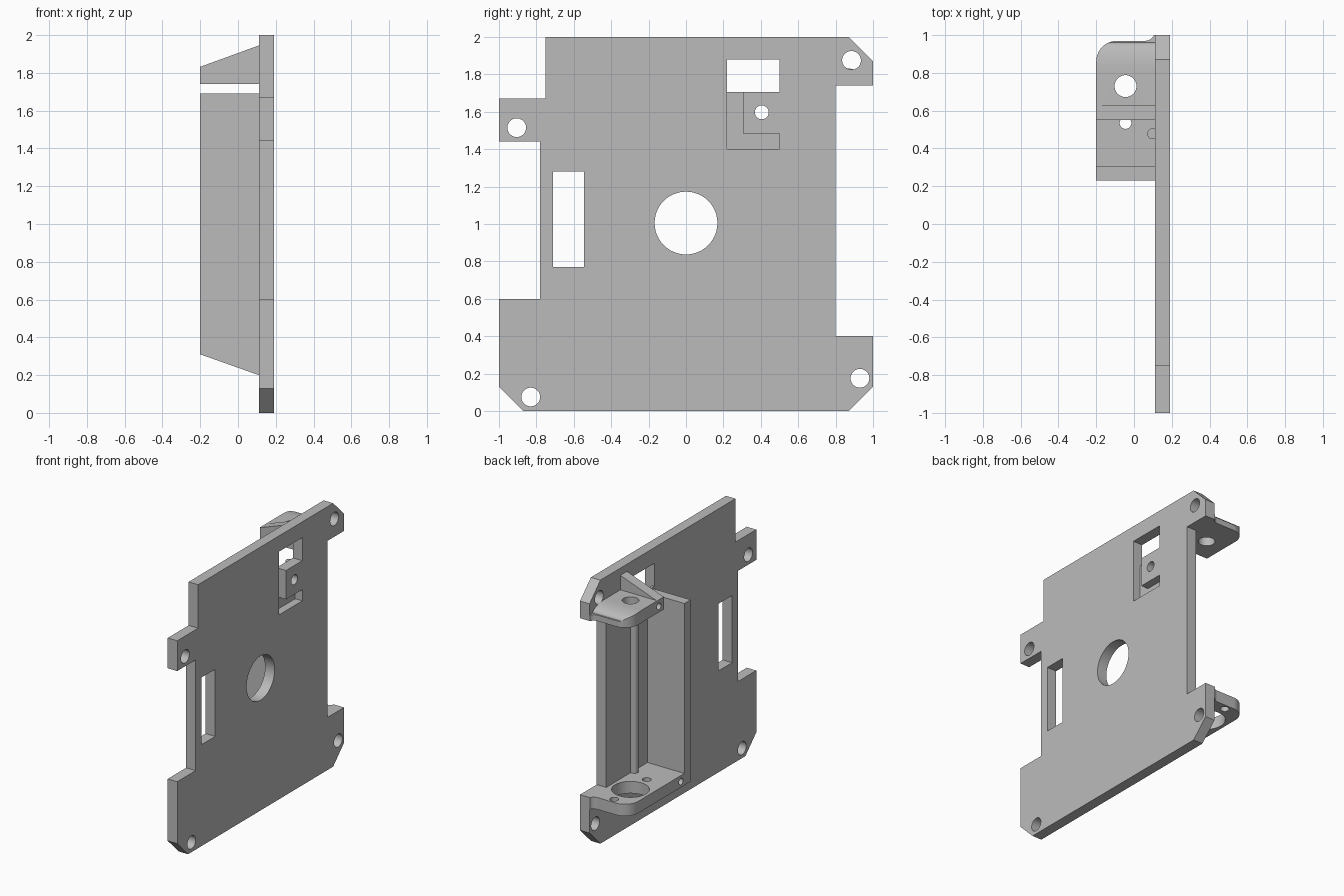
import bpy, bmesh, math
from mathutils import Vector

cube = bpy.data.objects.get("Cube")
if cube:
    bpy.data.objects.remove(cube, do_unlink=True)

grey = bpy.data.materials.new("plain_grey")
grey.use_nodes = True
grey.diffuse_color = (0.5, 0.5, 0.5, 1)
grey.node_tree.nodes["Principled BSDF"].inputs["Base Color"].default_value = (0.5, 0.5, 0.5, 1)

# How a 2D profile point plus a depth becomes a 3D point, per extrusion axis
PLACE = {"x": lambda u, v, d: (d, u, v),
         "y": lambda u, v, d: (u, d, v),
         "z": lambda u, v, d: (u, v, d)}


def prism(name, axis, profile, low, high):
    """Extrude a flat profile along one axis."""
    bm = bmesh.new()
    place = PLACE[axis]
    face = bm.faces.new([bm.verts.new(place(u, v, low)) for u, v in profile])
    grown = bmesh.ops.extrude_face_region(bm, geom=[face])
    shift = Vector(place(0, 0, high - low))
    moved = [g for g in grown["geom"] if isinstance(g, bmesh.types.BMVert)]
    bmesh.ops.translate(bm, verts=moved, vec=shift)
    bmesh.ops.recalc_face_normals(bm, faces=bm.faces)
    mesh = bpy.data.meshes.new(name)
    bm.to_mesh(mesh)
    bm.free()
    mesh.materials.append(grey)
    obj = bpy.data.objects.new(name, mesh)
    bpy.context.collection.objects.link(obj)
    return obj


def arc(cu, cv, ru, rv, start, end, steps=12):
    angles = [math.radians(start + (end - start) * i / steps) for i in range(steps + 1)]
    return [(cu + ru * math.cos(a), cv + rv * math.sin(a)) for a in angles]


def circle(u, v, r):
    return arc(u, v, r, r, 0, 352.5, 47)


def rect(u0, v0, u1, v1):
    return [(u0, v0), (u1, v0), (u1, v1), (u0, v1)]


def cut(obj, axis, profile, low, high):
    """Subtract a prism and bake the result."""
    cutter = prism("cutter", axis, profile, low, high)
    cutter.hide_render = True
    mod = obj.modifiers.new("cut", "BOOLEAN")
    mod.operation, mod.solver, mod.object = "DIFFERENCE", "EXACT", cutter
    graph = bpy.context.evaluated_depsgraph_get()
    baked = bpy.data.meshes.new_from_object(obj.evaluated_get(graph))
    obj.modifiers.clear()
    obj.data = baked
    bpy.data.objects.remove(cutter, do_unlink=True)


BACK, FACE, TIP = 0.11, 0.19, -0.2

# Main plate with notched and chamfered outline
outline = [(-0.87, 0), (0.87, 0), (1, 0.13), (1, 0.4), (0.8, 0.4), (0.8, 1.74),
           (1, 1.74), (1, 1.87), (0.87, 2), (-0.75, 2), (-0.75, 1.67), (-1, 1.67),
           (-1, 1.44), (-0.78, 1.44), (-0.78, 0.6), (-1, 0.6), (-1, 0.13)]
plate = prism("main_plate", "x", outline, BACK, FACE)
for y, z, r in [(-0.905, 1.515, 0.05), (-0.83, 0.075, 0.05), (0.885, 1.875, 0.05),
                (0.93, 0.175, 0.05), (0, 1.005, 0.168)]:
    cut(plate, "x", circle(y, z, r), 0, 0.3)
cut(plate, "x", rect(-0.71, 0.77, -0.545, 1.28), 0, 0.3)
cut(plate, "x", rect(0.22, 1.705, 0.5, 1.88), 0, 0.3)

# L-shaped recess around a small tab with a hole
recess = [(0.22, 1.4), (0.5, 1.4), (0.5, 1.485), (0.305, 1.485), (0.305, 1.72), (0.22, 1.72)]
cut(plate, "x", recess, 0.13, 0.3)
cut(plate, "x", circle(0.405, 1.597, 0.037), 0, 0.3)

# Side wall with sloped foot
wall = prism("side_wall", "y", [(BACK, 0.2), (BACK, 1.69), (TIP, 1.69), (TIP, 0.31)], 0.23, 0.305)


def flange_plan(y_start):
    """Plan with a rounded outer corner and a flare into the plate."""
    corner = arc(TIP + 0.11, 0.86, 0.11, 0.11, 180, 90)
    flare = arc(0.06, 1.02, 0.05, 0.05, 270, 337)
    return [(BACK, y_start), (TIP, y_start)] + corner + flare + [(BACK, 1)]


# Lower flange with a large opening and screw holes
lower = prism("lower_flange", "z", flange_plan(0.3), 0.31, 0.4)
cut(lower, "z", circle(-0.045, 0.73, 0.13), 0.2, 0.5)
for y in (0.535, 0.925):
    cut(lower, "z", circle(-0.045, y, 0.031), 0.2, 0.5)
cut(lower, "x", circle(0.345, 0.355, 0.025), -0.3, -0.1)

# Upper flange with a rounded-down outer edge
upper = prism("upper_flange", "z", flange_plan(0.55), 1.74, 1.835)
above = arc(0.82, 1.785, 0.14, 0.05, 90, 0) + [(1.1, 1.785), (1.1, 1.9), (0.82, 1.9)]
cut(upper, "x", above, -0.3, BACK + 0.02)
cut(upper, "z", circle(-0.045, 0.73, 0.058), 1.6, 2)
cut(upper, "x", circle(0.61, 1.785, 0.025), -0.3, -0.1)

# Sloped rib on the upper flange
rib = prism("upper_rib", "y", [(BACK, 1.82), (BACK, 1.945), (TIP, 1.832), (TIP, 1.82)], 0.55, 0.63)

# Rounded vertical ridge on the plate
ridge = prism("vertical_ridge", "z",
              [(BACK, 0.45)] + arc(0.097, 0.478, 0.027, 0.028, 270, 90) + [(BACK, 0.506)], 0.4, 1.69)

# Smooth curved faces while keeping edges sharp
bpy.ops.object.select_all(action="DESELECT")
for part in (plate, wall, lower, upper, rib, ridge):
    part.select_set(True)
bpy.context.view_layer.objects.active = plate
bpy.ops.object.shade_smooth_by_angle(angle=math.radians(30))
